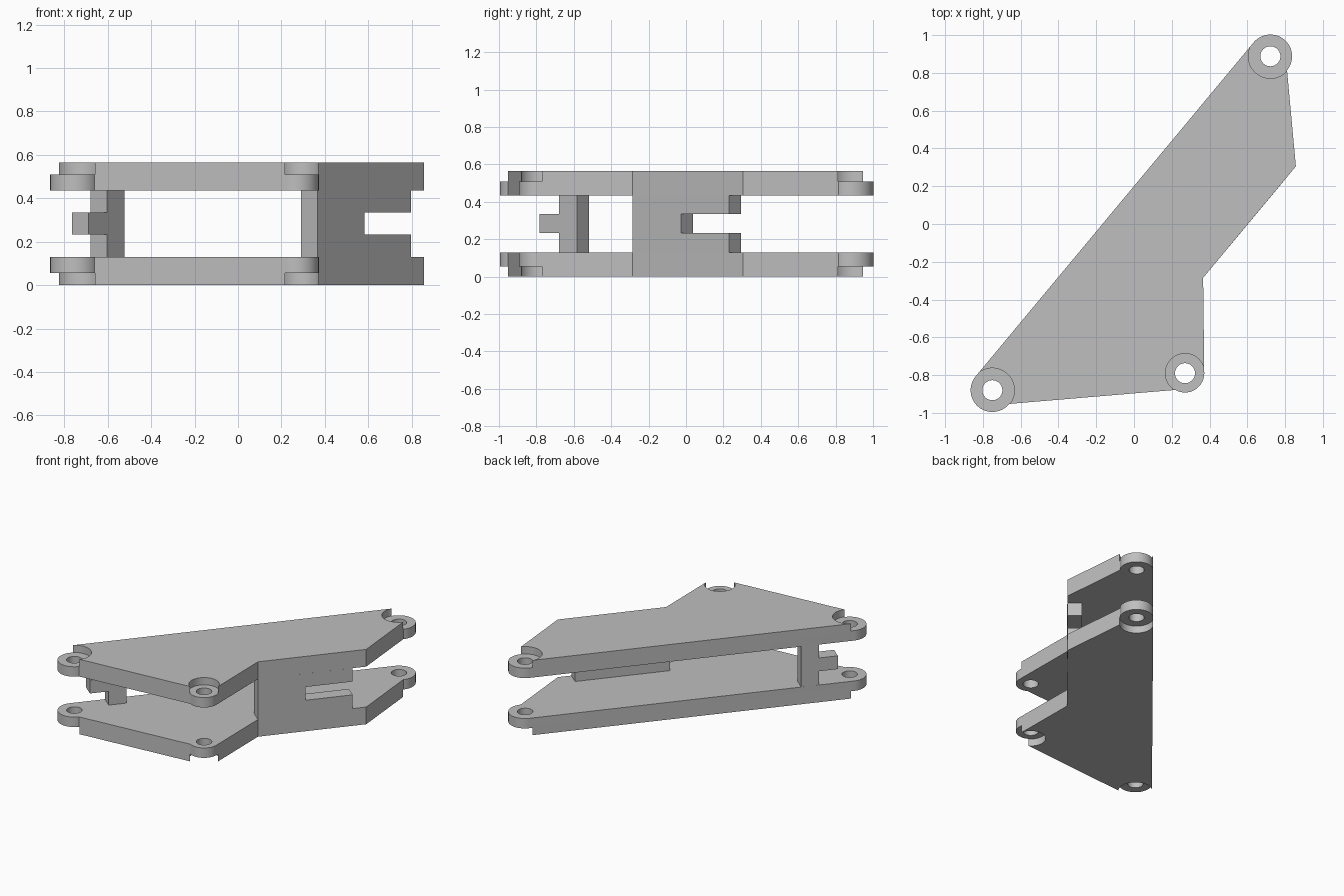
import bpy, bmesh, math
from mathutils import Vector

cube = bpy.data.objects.get("Cube")
if cube:
    bpy.data.objects.remove(cube, do_unlink=True)

HEIGHT, PLATE, STEP = 0.565, 0.13, 0.055
SLOT_LOW, SLOT_HIGH = 0.234, 0.334
THICK, HOLE = 0.10, 0.053

grey = bpy.data.materials.new("plain_grey")
grey.use_nodes = True
colour = (0.52, 0.52, 0.52, 1)
grey.diffuse_color = colour
grey.node_tree.nodes["Principled BSDF"].inputs["Base Color"].default_value = colour

# Pivot corners: centre, boss radius, start and end angle of the rounded outline
front_left = (Vector((0.27, -0.79)), 0.102, 240, 360)
front_right = (Vector((-0.75, -0.88)), 0.115, 140, 321)
back = (Vector((0.722, 0.888)), 0.115, 320, 500)
corners = (front_right, front_left, back)


def prism(name, points, offset):
    """Extrude a planar loop of 3D points by an offset into a closed solid."""
    bm = bmesh.new()
    face = bm.faces.new([bm.verts.new(p) for p in points])
    result = bmesh.ops.extrude_face_region(bm, geom=[face], use_keep_orig=True)
    moved = [v for v in result["geom"] if isinstance(v, bmesh.types.BMVert)]
    bmesh.ops.translate(bm, verts=moved, vec=offset)
    bmesh.ops.recalc_face_normals(bm, faces=bm.faces)
    mesh = bpy.data.meshes.new(name)
    bm.to_mesh(mesh)
    bm.free()
    mesh.materials.append(grey)
    obj = bpy.data.objects.new(name, mesh)
    bpy.context.collection.objects.link(obj)
    return obj


def arc(centre, radius, start, end, z, steps):
    angles = [math.radians(start + (end - start) * i / steps) for i in range(steps + 1)]
    return [Vector((centre.x + radius * math.cos(a), centre.y + radius * math.sin(a), z))
            for a in angles]


def cut(obj, centre, radius, low, high):
    """Subtract an upright cylinder and discard the cutter."""
    cutter = prism("cutter", arc(centre, radius, 0, 360, low, 64)[:-1], (0, 0, high - low))
    cutter.hide_render = True
    mod = obj.modifiers.new("cut", "BOOLEAN")
    mod.operation, mod.solver, mod.object = "DIFFERENCE", "EXACT", cutter
    graph = bpy.context.evaluated_depsgraph_get()
    mesh = bpy.data.meshes.new_from_object(obj.evaluated_get(graph))
    obj.modifiers.clear()
    obj.data = mesh
    bpy.data.objects.remove(cutter, do_unlink=True)


def plate(name, upper):
    """Arm plate with three bored bosses, each stepped down from the outer face."""
    base = HEIGHT - PLATE if upper else 0
    outline = []
    for corner in corners:
        outline += arc(*corner, base, 36)
        if corner is front_left:
            outline += [Vector((0.366, -0.285, base)), Vector((0.857, 0.305, base))]
    obj = prism(name, outline, (0, 0, PLATE))
    low, high = (HEIGHT - STEP, HEIGHT + 0.1) if upper else (-0.1, STEP)
    for centre, radius, _, _ in corners:
        cut(obj, centre, radius + 0.002, low, high)
        cut(obj, centre, HOLE, -0.2, HEIGHT + 0.2)
    return obj


along = Vector((0.64, 0.768, 0))
inward = Vector((0.768, -0.64, 0))


def web(name, origin, profile, side):
    """Upright wall drawn as distance along the edge against height."""
    points = [Vector(origin) + along * s + Vector((0, 0, z)) for s, z in profile]
    return prism(name, points, inward * side * THICK)


low, high = PLATE, HEIGHT - PLATE

# Slotted wall along the left edge
slotted_wall = web("slotted_wall", (0.366, -0.285, 0), [
    (0, low), (0.672, low), (0.672, SLOT_LOW), (0.338, SLOT_LOW),
    (0.338, SLOT_HIGH), (0.672, SLOT_HIGH), (0.672, high), (0, high)], -1)

# Short post with a tab beside the front right pivot
tabbed_post = web("tabbed_post", (-0.838, -0.806, 0), [
    (0.247, low), (0.374, low), (0.374, high), (0.247, high),
    (0.247, SLOT_HIGH), (0.114, SLOT_HIGH), (0.114, SLOT_LOW), (0.247, SLOT_LOW)], 1)

# Matching plates, stepped on their outer faces
parts = [plate("lower_plate", False), plate("upper_plate", True), slotted_wall, tabbed_post]

bpy.ops.object.select_all(action="DESELECT")
for part in parts:
    part.select_set(True)
bpy.context.view_layer.objects.active = parts[0]
bpy.ops.object.shade_smooth_by_angle(angle=math.radians(30))
